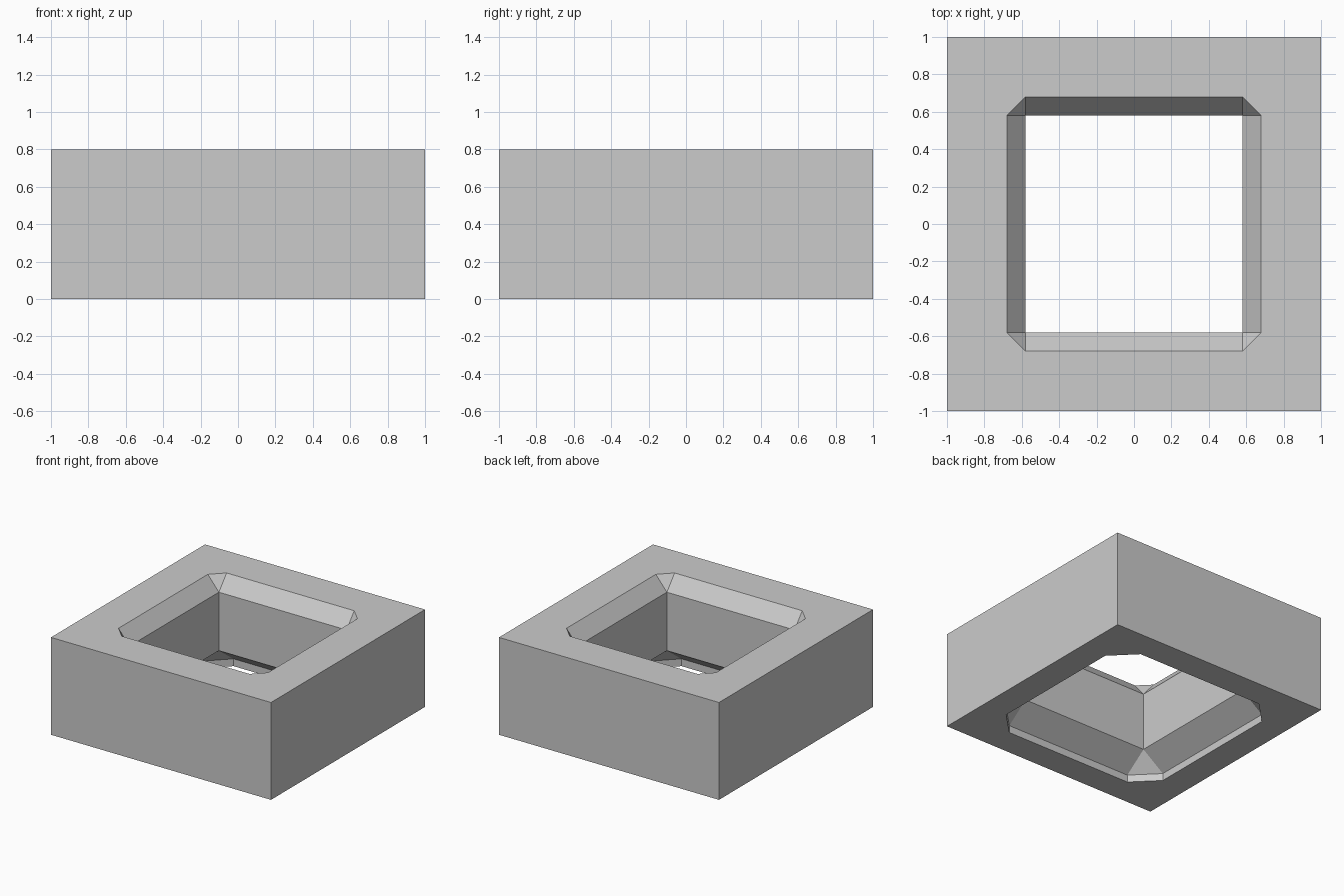
import bpy
import bmesh
from mathutils import Matrix, Vector

cube = bpy.data.objects.get("Cube")
if cube:
    bpy.data.objects.remove(cube, do_unlink=True)

# Single grey material
grey = bpy.data.materials.new("plain_grey")
grey.use_nodes = True
colour = (0.6, 0.6, 0.6, 1)
grey.diffuse_color = colour
grey.node_tree.nodes["Principled BSDF"].inputs["Base Color"].default_value = colour


def corner_cut_ring(bm, reach, flat, z):
    """Square ring with cut corners; equal reach and flat give a plain square."""
    verts = []
    for quarter in range(4):
        turn = Matrix.Rotation(quarter * 1.5707963, 3, 'Z')
        for x, y in ((reach, flat), (flat, reach)):
            verts.append(bm.verts.new(turn @ Vector((x, y, z))))
    return verts


# Closed section of the block: outer wall, top chamfer, bore, flared recess, lip
HOLE = 0.58
section = [
    (1, 1, 0),
    (1, 1, 0.8),
    (0.68, HOLE, 0.8),
    (HOLE, HOLE, 0.68),
    (HOLE, HOLE, 0.2),
    (0.77, HOLE, 0.06),
    (0.77, HOLE, 0),
]

bm = bmesh.new()
rings = [corner_cut_ring(bm, *step) for step in section]
for i, ring in enumerate(rings):
    above = rings[(i + 1) % len(rings)]
    for j in range(8):
        k = (j + 1) % 8
        bm.faces.new((ring[j], ring[k], above[k], above[j]))

# Collapse the doubled corners of the plain square rings
bmesh.ops.remove_doubles(bm, verts=bm.verts, dist=0.001)
bmesh.ops.recalc_face_normals(bm, faces=bm.faces)

mesh = bpy.data.meshes.new("hollow_block")
bm.to_mesh(mesh)
bm.free()
mesh.materials.append(grey)
block = bpy.data.objects.new("hollow_block", mesh)
bpy.context.collection.objects.link(block)
